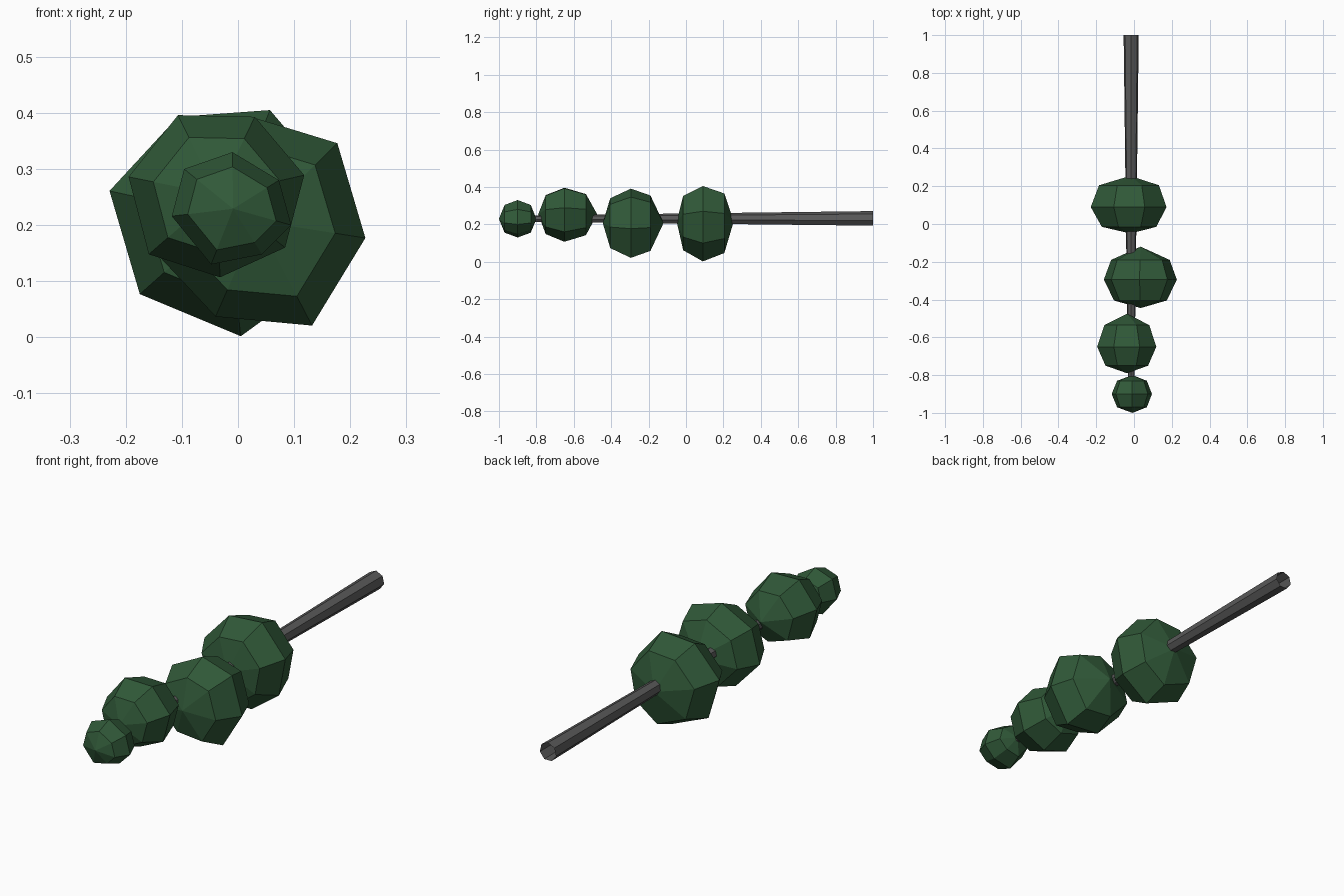
import bpy, bmesh, math

if "Cube" in bpy.data.objects:
    bpy.data.objects.remove(bpy.data.objects["Cube"])

AXIS_X, AXIS_Z, SIDES = -0.015, 0.23, 7


def material(name, rgb):
    m = bpy.data.materials.new(name)
    m.diffuse_color = (*rgb, 1)
    m.use_nodes = True
    m.node_tree.nodes["Principled BSDF"].inputs["Base Color"].default_value = m.diffuse_color
    return m


def build(name, rings, mat, front=None, back=None):
    """Skin a list of (x, y, z) rings; optional pole points close the ends."""
    bm = bmesh.new()
    loops = [[bm.verts.new(p) for p in ring] for ring in rings]
    for a, b in zip(loops, loops[1:]):
        for i in range(len(a)):
            j = (i + 1) % len(a)
            bm.faces.new((a[i], a[j], b[j], b[i]))
    for pole, ring in ((front, loops[0]), (back, loops[-1])):
        if pole:
            tip = bm.verts.new(pole)
            for i in range(len(ring)):
                bm.faces.new((tip, ring[i], ring[(i + 1) % len(ring)]))
    bmesh.ops.recalc_face_normals(bm, faces=bm.faces)
    me = bpy.data.meshes.new(name)
    bm.to_mesh(me)
    bm.free()
    me.materials.append(mat)
    ob = bpy.data.objects.new(name, me)
    bpy.context.collection.objects.link(ob)
    return ob


def circle(y, r, start=90):
    return [(AXIS_X + r * math.cos(math.radians(start) + math.tau * i / SIDES), y,
             AXIS_Z + r * math.sin(math.radians(start) + math.tau * i / SIDES))
            for i in range(SIDES)]


green = material("foliage green", (0.03, 0.10, 0.04))
bark = material("bark grey", (0.10, 0.10, 0.10))

# Tapered trunk lying along y, open at the wide end
trunk = build("trunk", [circle(-0.9, 0.017), circle(1.0, 0.041)], bark)

# Foliage clumps: ring and tip y positions, ring scales, irregular equator (x, z)
clumps = [
    ("foliage_large", (-0.05, -0.015, 0.09, 0.205, 0.255), (0.72, 0.79),
     [(0.057, 0.405), (-0.107, 0.393), (-0.229, 0.261), (-0.175, 0.077),
      (0.005, 0.002), (0.14, 0.10), (0.172, 0.27)]),
    ("foliage_middle", (-0.445, -0.405, -0.295, -0.19, -0.12), (0.72, 0.80),
     [(0.177, 0.346), (0.03, 0.391), (-0.12, 0.315), (-0.16, 0.165),
      (-0.04, 0.037), (0.132, 0.021), (0.227, 0.177)]),
    ("foliage_small", (-0.79, -0.75, -0.65, -0.535, -0.475), (0.72, 0.76),
     [(0.03, 0.393), (-0.107, 0.396), (-0.195, 0.286), (-0.159, 0.148),
      (-0.032, 0.107), (0.084, 0.16), (0.118, 0.289)]),
    ("foliage_tip", (-1.0, -0.97, -0.9, -0.83, -0.8), (0.74, 0.74),
     [(-0.01, 0.33), (-0.096, 0.30), (-0.118, 0.216), (-0.048, 0.13),
      (0.043, 0.148), (0.095, 0.20), (0.073, 0.28)]),
]
for name, ys, (front_scale, back_scale), outline in clumps:
    cx = sum(p[0] for p in outline) / SIDES
    cz = sum(p[1] for p in outline) / SIDES
    rings = [[(cx + s * (x - cx), y, cz + s * (z - cz)) for x, z in outline]
             for y, s in zip(ys[1:4], (front_scale, 1.0, back_scale))]
    build(name, rings, green, (cx, ys[0], cz), (cx, ys[4], cz))
